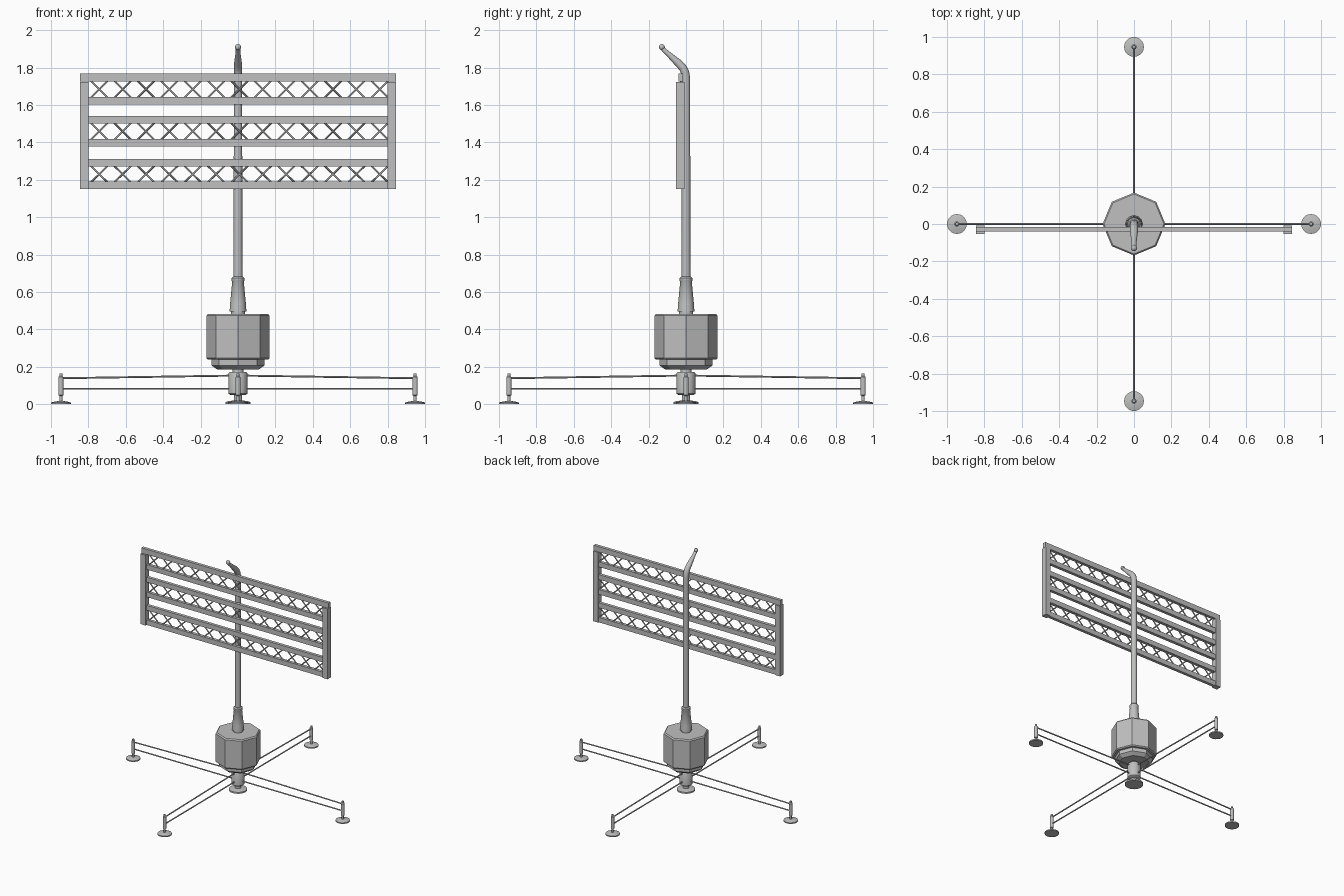
import bpy, bmesh, math
from mathutils import Vector

if "Cube" in bpy.data.objects:
    bpy.data.objects.remove(bpy.data.objects["Cube"])

grey = bpy.data.materials.new("light grey metal")
grey.diffuse_color = (0.52, 0.53, 0.52, 1)
grey.use_nodes = True
grey.node_tree.nodes["Principled BSDF"].inputs["Base Color"].default_value = grey.diffuse_color


def finish(name, bm, smooth=False):
    bmesh.ops.recalc_face_normals(bm, faces=bm.faces)
    me = bpy.data.meshes.new(name)
    bm.to_mesh(me)
    bm.free()
    me.materials.append(grey)
    ob = bpy.data.objects.new(name, me)
    bpy.context.collection.objects.link(ob)
    if smooth:
        bpy.context.view_layer.objects.active = ob
        ob.select_set(True)
        bpy.ops.object.shade_smooth_by_angle(angle=math.radians(40))
        ob.select_set(False)
    return ob


def add_box(bm, x0, x1, y0, y1, z0, z1):
    vs = bmesh.ops.create_cube(bm, size=1)["verts"]
    for v in vs:
        v.co = Vector(((x0 + x1) / 2 + v.co.x * (x1 - x0),
                       (y0 + y1) / 2 + v.co.y * (y1 - y0),
                       (z0 + z1) / 2 + v.co.z * (z1 - z0)))


def tube(bm, rings, n):
    """Skin circles given as (centre, tilt about x, radius) and cap both ends."""
    loops = []
    for c, tilt, r in rings:
        loops.append([bm.verts.new((c[0] + r * math.cos(a),
                                    c[1] + r * math.sin(a) * math.cos(tilt),
                                    c[2] + r * math.sin(a) * math.sin(tilt)))
                      for a in (2 * math.pi * i / n for i in range(n))])
    for p, q in zip(loops, loops[1:]):
        for i in range(n):
            j = (i + 1) % n
            bm.faces.new((p[i], p[j], q[j], q[i]))
    bm.faces.new(loops[0][::-1])
    bm.faces.new(loops[-1])


def lathe(name, profile, n=24, at=(0, 0), smooth=True):
    bm = bmesh.new()
    tube(bm, [((at[0], at[1], z), 0, r) for r, z in profile], n)
    return finish(name, bm, smooth)


def add_rod(bm, a, b, r, n=8):
    a, b = Vector(a), Vector(b)
    d = b - a
    vs = bmesh.ops.create_cone(bm, cap_ends=True, segments=n, radius1=r,
                               radius2=r, depth=d.length)["verts"]
    q = d.to_track_quat('Z', 'Y')
    for v in vs:
        v.co = q @ v.co + (a + b) / 2


# central base: foot, stem, hub and neck
lathe("centre_foot", [(0.068, 0), (0.068, 0.012), (0.04, 0.018), (0.022, 0.02)])
lathe("hub", [(0.022, 0.018), (0.022, 0.048), (0.04, 0.048), (0.05, 0.056),
              (0.05, 0.165), (0.046, 0.172), (0.03, 0.172), (0.03, 0.19)])

# eight-sided cabinet with its stepped underside
lathe("cabinet", [(0.16, 0.238), (0.168, 0.246), (0.168, 0.474), (0.16, 0.483)],
      8, smooth=False)
lathe("cabinet_underside", [(0.112, 0.186), (0.142, 0.208), (0.142, 0.239)],
      8, smooth=False)

# tapered collar at the foot of the mast
lathe("mast_collar", [(0.038, 0.48), (0.038, 0.495), (0.045, 0.497), (0.042, 0.54),
                      (0.031, 0.655), (0.034, 0.66), (0.034, 0.675), (0.026, 0.683)])

# mast bending forward into a tapered arm
bm = bmesh.new()
path = [(0, 0.67, 0, 0.024), (0, 1.70, 0, 0.022), (0, 1.745, 8, 0.022),
        (-0.005, 1.775, 22, 0.022), (-0.018, 1.80, 40, 0.022),
        (-0.04, 1.823, 48, 0.021), (-0.10, 1.878, 48, 0.013),
        (-0.125, 1.90, 48, 0.012)]
tube(bm, [((0, y, z), math.radians(t), r) for y, z, t, r in path], 20)
finish("mast", bm, True)
bm = bmesh.new()
bmesh.ops.create_uvsphere(bm, u_segments=16, v_segments=10, radius=0.016)
bmesh.ops.translate(bm, verts=bm.verts, vec=(0, -0.129, 1.909))
finish("arm_tip", bm, True)

# panel frame: full-width top rail, inner rails and two side posts
bm = bmesh.new()
add_box(bm, -0.845, 0.845, -0.04, -0.015, 1.725, 1.768)
for z in (1.603, 1.50, 1.378, 1.27, 1.15):
    add_box(bm, -0.802, 0.802, -0.04, -0.015, z, z + 0.04)
finish("rails", bm)
bm = bmesh.new()
for s in (-1, 1):
    add_box(bm, *sorted((s * 0.80, s * 0.845)), -0.053, -0.008, 1.15, 1.724)
finish("side_posts", bm)

# crossed lattice bars between each pair of rails
bm = bmesh.new()
for z0, z1 in ((1.643, 1.725), (1.418, 1.50), (1.19, 1.27)):
    for i in range(13):
        x = -0.742 + 0.125 * i
        for s in (-1, 1):
            add_rod(bm, (x - s * 0.045, -0.0275, z0 - 0.004),
                    (x + s * 0.045, -0.0275, z1 + 0.004), 0.005, 6)
finish("lattice", bm)

# four outriggers, each a pair of rods ending in a post on a round foot
for k in range(4):
    dx, dy = round(math.cos(k * math.pi / 2)), round(math.sin(k * math.pi / 2))
    bm = bmesh.new()
    add_rod(bm, (dx * 0.03, dy * 0.03, 0.153), (dx * 0.947, dy * 0.947, 0.139), 0.005)
    add_rod(bm, (dx * 0.03, dy * 0.03, 0.083), (dx * 0.947, dy * 0.947, 0.083), 0.005)
    finish("outrigger_rods", bm, True)
    at = (dx * 0.947, dy * 0.947)
    lathe("outrigger_foot", [(0.053, 0), (0.053, 0.009), (0.03, 0.015), (0.01, 0.017)],
          20, at)
    lathe("outrigger_post", [(0.008, 0.014), (0.008, 0.045), (0.014, 0.048),
                             (0.014, 0.145), (0.008, 0.15), (0.008, 0.163)], 14, at)
